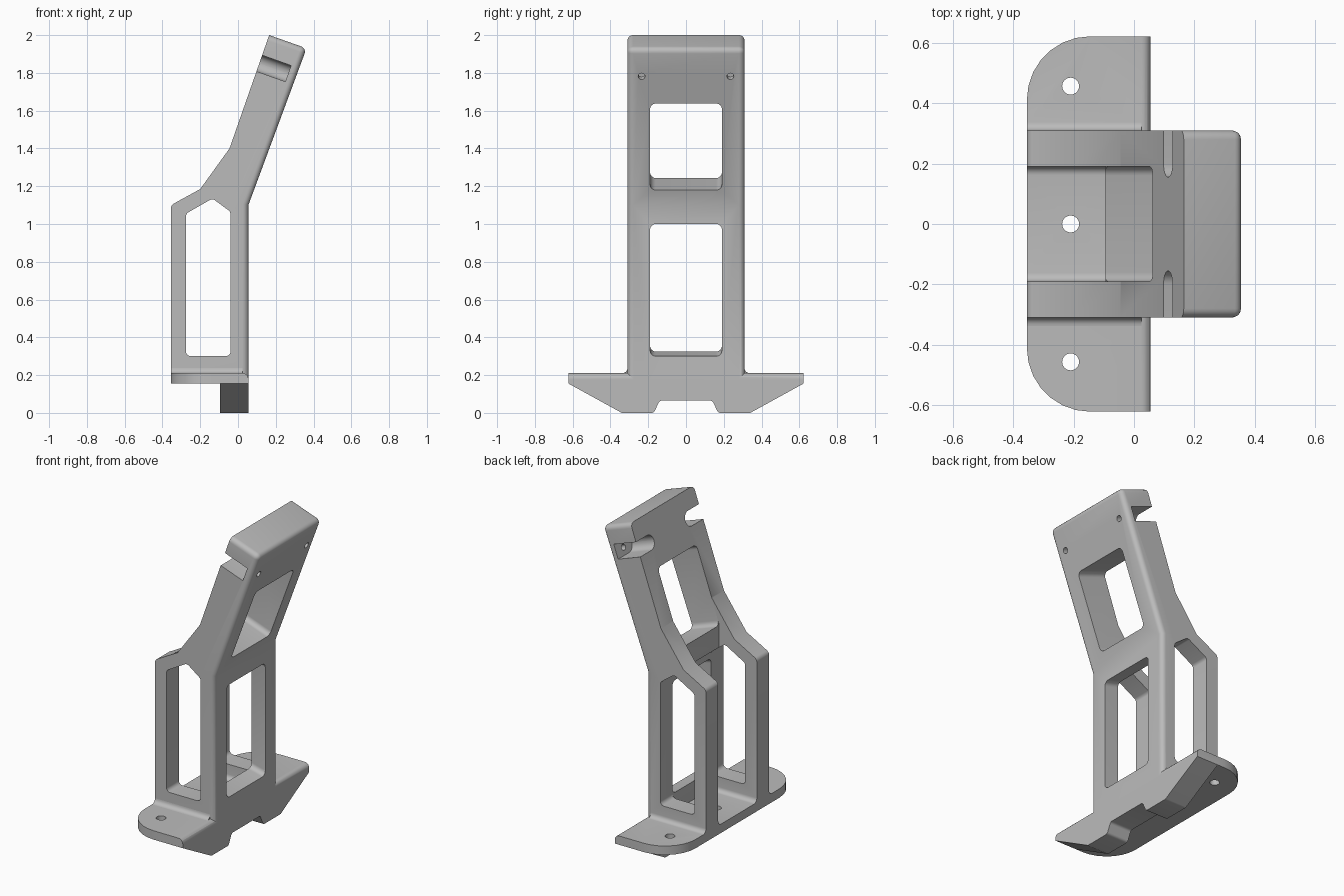
import bpy, bmesh, math
from mathutils import Vector as V

cube = bpy.data.objects.get("Cube")
if cube:
    bpy.data.objects.remove(cube, do_unlink=True)

grey = bpy.data.materials.new("plain grey")
grey.use_nodes = True
grey.diffuse_color = (0.5, 0.5, 0.5, 1)
grey.node_tree.nodes["Principled BSDF"].inputs["Base Color"].default_value = (0.5, 0.5, 0.5, 1)

X, Y, Z = V((1, 0, 0)), V((0, 1, 0)), V((0, 0, 1))
LEAN = math.radians(19.6)
UP = V((math.sin(LEAN), 0, math.cos(LEAN)))       # along the leaning slab
OUT = V((math.cos(LEAN), 0, -math.sin(LEAN)))     # out of its +x face
HALF, INNER = 0.31, 0.19


def rounded(points, radius, only=None, steps=6):
    """Round the corners of a 2D polygon."""
    result = []
    for i, p in enumerate(points):
        p = V(p)
        if only is not None and i not in only:
            result.append(p)
            continue
        a = (V(points[i - 1]) - p).normalized()
        b = (V(points[(i + 1) % len(points)]) - p).normalized()
        half = a.angle(b) / 2
        centre = p + (a + b).normalized() * radius / math.sin(half)
        start = p + a * radius / math.tan(half) - centre
        sweep = start.angle_signed(p + b * radius / math.tan(half) - centre)
        for k in range(steps + 1):
            t = -sweep * k / steps
            c, s = math.cos(t), math.sin(t)
            result.append(centre + V((start.x * c - start.y * s, start.x * s + start.y * c)))
    return result


def rect(a0, a1, b0, b1):
    return [(a0, b0), (a1, b0), (a1, b1), (a0, b1)]


def prism(name, points, origin, u, v, depth, bevel=None):
    """Extrude a 2D outline, lying in the u, v plane, along depth."""
    bm = bmesh.new()
    origin = V(origin)
    near = [bm.verts.new(origin + u * p[0] + v * p[1]) for p in points]
    far = [bm.verts.new(w.co + depth) for w in near]
    bm.faces.new(near)
    bm.faces.new(far)
    for i in range(len(near)):
        bm.faces.new((near[i - 1], near[i], far[i], far[i - 1]))
    bmesh.ops.recalc_face_normals(bm, faces=bm.faces[:])
    if bevel:
        edges = [e for e in bm.edges if bevel(e)]
        bmesh.ops.bevel(bm, geom=edges, offset=0.03, segments=5, profile=0.5, affect='EDGES')
    mesh = bpy.data.meshes.new(name)
    bm.to_mesh(mesh)
    bm.free()
    obj = bpy.data.objects.new(name, mesh)
    bpy.context.collection.objects.link(obj)
    mesh.materials.append(grey)
    return obj


def combine(target, tool, operation='DIFFERENCE'):
    tool.hide_render = True
    mod = target.modifiers.new("cut", 'BOOLEAN')
    mod.operation, mod.object, mod.solver = operation, tool, 'EXACT'
    bpy.context.view_layer.objects.active = target
    bpy.ops.object.modifier_apply(modifier=mod.name)
    bpy.data.objects.remove(tool, do_unlink=True)


# Tower: bent side profile with soft edges on the +x face and the top
profile = [(-0.355, 0.16), (0.055, 0.16), (0.055, 1.1), (0.363, 1.93), (0.165, 2.0),
           (-0.045, 1.4), (-0.2, 1.185), (-0.355, 1.1)]


def soft_edge(e):
    def on_back(w):
        return w.co.x > 0.05
    a, b = e.verts
    along_y = abs(a.co.y - b.co.y) > 0.1
    if along_y:
        return a.co.x > 0.3
    return on_back(a) and on_back(b) and max(a.co.z, b.co.z) > 1


tower = prism("bracket_body", rounded(profile, 0.03, only=[7]), (0, -HALF, 0), X, Z, Y * 2 * HALF, soft_edge)

# Pocket between the two side walls
pocket = [(-0.6, 0.1), (-0.04, 0.1), (-0.04, 1.07), (-0.095, 1.107), (-0.095, 1.25),
          (-0.043, 1.4), (-0.043, 1.5), (-0.6, 1.5)]
combine(tower, prism("pocket", pocket, (0, -INNER, 0), X, Z, Y * 2 * INNER))

# Tall window through both side walls
side = [(-0.275, 0.3), (-0.04, 0.3), (-0.04, 1.065), (-0.135, 1.135), (-0.275, 1.055)]
combine(tower, prism("side_window", rounded(side, 0.025), (0, -1, 0), X, Z, Y * 2))

# Lower window with a sloping sill
lower = rounded(rect(-INNER, INNER, 0.3, 1.0), 0.03)
slope = V((-0.095, 0, 0.025))
combine(tower, prism("lower_window", lower, V((0.055, 0, 0)) - slope, Y, Z, slope * 2.02))

# Upper window, square to the leaning slab
corner = V((0.055, 0, 1.1))
upper = rounded(rect(-INNER, INNER, 0.08 / UP.z, 0.54 / UP.z), 0.03)
combine(tower, prism("upper_window", upper, corner + OUT * 0.1, Y, UP, OUT * -0.5))

# Round-ended side slots with small screw holes
slot_mid = V((0.115, 0, 1.85))
for s in (-1, 1):
    slot = rounded(rect(0.155, 0.5, -0.045, 0.045), 0.0449, only=[0, 3], steps=8)
    slot = [(p[0] * s, p[1]) for p in slot]
    combine(tower, prism("slot", slot, slot_mid - OUT * 0.1, Y, UP, OUT * 0.26))
    hole = rounded(rect(-0.018, 0.018, -0.018, 0.018), 0.0179, steps=4)
    combine(tower, prism("screw_hole", hole, slot_mid + Y * 0.235 * s, Y, UP, OUT * 0.4))

# Foot plate with large rounded corners
outline = rounded(rect(-0.355, 0.055, -0.622, 0.622), 0.21, only=[0, 3], steps=7)


def plate_edge(e):
    return all(w.co.x > 0.05 and w.co.z > 0.2 for w in e.verts)


base = prism("foot_plate", outline, (0, 0, 0.155), X, Y, Z * 0.055, plate_edge)

# Keel below the plate, with a notch in the middle
half_keel = [(0.622, 0.175), (0.622, 0.155), (0.34, 0.0), (0.17, 0.0), (0.14, 0.065)]
keel = half_keel + [(-y, z) for y, z in reversed(half_keel)]
keel = rounded(keel, 0.02, only=[2, 3, 4, 5, 6, 7], steps=4)
combine(base, prism("keel", keel, (-0.095, 0, 0), Y, Z, X * 0.15), 'UNION')
combine(tower, base, 'UNION')

# Fillets where the walls meet the plate
R = 0.028
arc = [(R - R * math.sin(k * math.pi / 12), R - R * math.cos(k * math.pi / 12)) for k in range(7)]
fillet = [(-0.01, -0.01), (R, -0.01)] + arc + [(-0.01, R)]
for s in (-1, 1):
    for wall, way, end in ((HALF, 1, 0.025), (INNER, -1, -0.03)):
        pts = [(s * (wall + way * a), 0.21 + b) for a, b in fillet]
        combine(tower, prism("fillet", pts, (-0.355, 0, 0), Y, Z, X * (end + 0.355)), 'UNION')

# Bolt holes in the foot plate
for y in (-0.457, 0, 0.457):
    bolt = rounded(rect(-0.028, 0.028, -0.028, 0.028), 0.0279, steps=6)
    combine(tower, prism("bolt_hole", bolt, (-0.21, y, 0.1), X, Y, Z * 0.15))

bpy.ops.object.select_all(action='DESELECT')
tower.select_set(True)
bpy.context.view_layer.objects.active = tower
bpy.ops.object.shade_smooth_by_angle(angle=math.radians(30))
